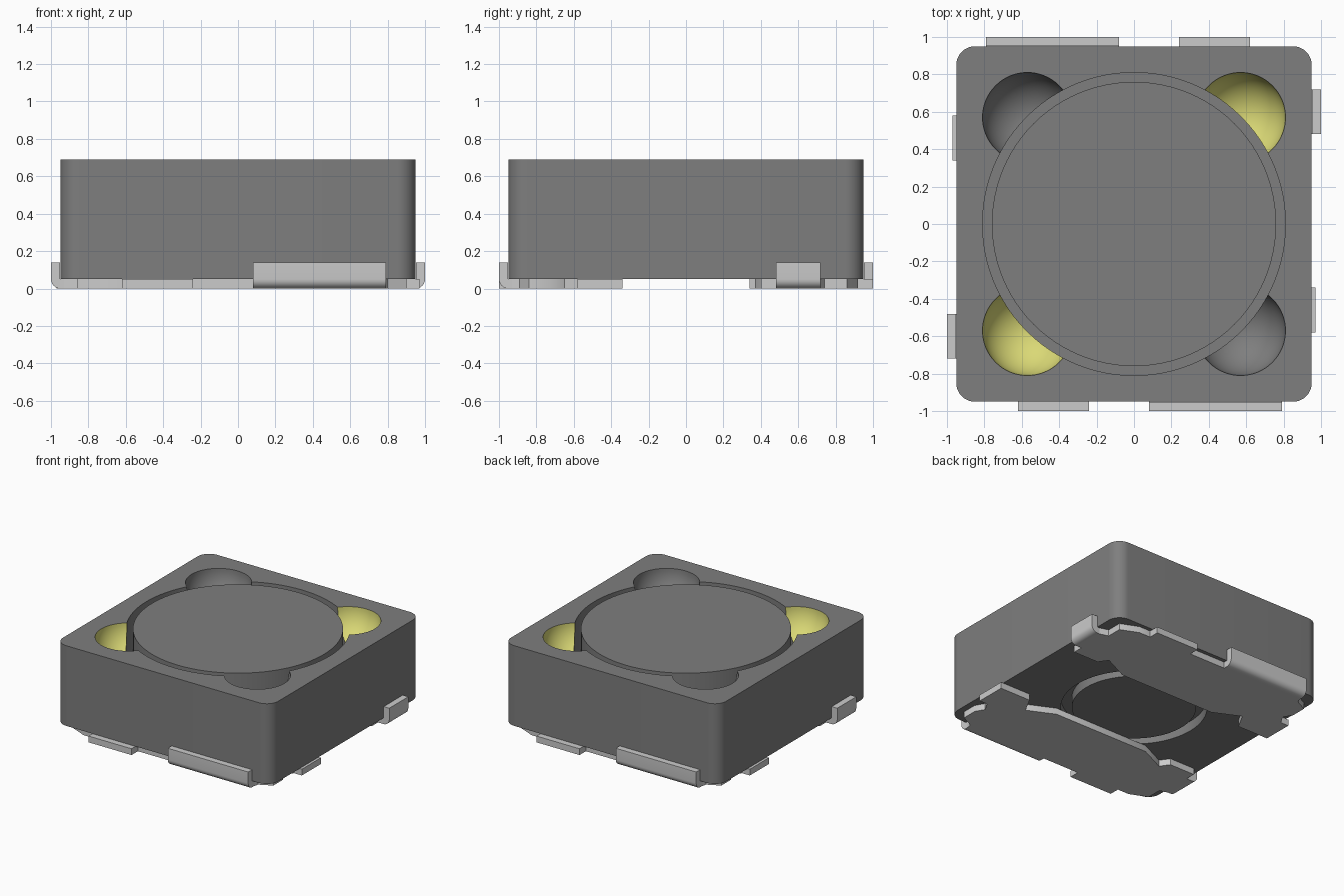
import bpy, bmesh, math
from mathutils import Matrix, Vector

cube = bpy.data.objects.get("Cube")
if cube:
    bpy.data.objects.remove(cube, do_unlink=True)

TOP, BASE = 0.69, 0.05


def material(name, rgb):
    m = bpy.data.materials.new(name)
    m.use_nodes = True
    m.diffuse_color = (*rgb, 1)
    m.node_tree.nodes["Principled BSDF"].inputs["Base Color"].default_value = (*rgb, 1)
    return m


GREY = material("ferrite_grey", (0.21, 0.21, 0.21))
SILVER = material("terminal_silver", (0.60, 0.60, 0.60))
YELLOW = material("resin_yellow", (0.70, 0.69, 0.18))


def add_prism(bm, points, direction):
    """Extrude a closed loop of 3D points along a direction."""
    face = bm.faces.new([bm.verts.new(p) for p in points])
    new = bmesh.ops.extrude_face_region(bm, geom=[face])["geom"]
    verts = [v for v in new if isinstance(v, bmesh.types.BMVert)]
    bmesh.ops.translate(bm, verts=verts, vec=direction)


def finish(bm, name, mat):
    bmesh.ops.recalc_face_normals(bm, faces=bm.faces[:])
    mesh = bpy.data.meshes.new(name)
    bm.to_mesh(mesh)
    bm.free()
    mesh.materials.append(mat)
    ob = bpy.data.objects.new(name, mesh)
    bpy.context.collection.objects.link(ob)
    return ob


def smooth(ob):
    bpy.ops.object.select_all(action="DESELECT")
    ob.select_set(True)
    bpy.context.view_layer.objects.active = ob
    bpy.ops.object.shade_smooth_by_angle(angle=math.radians(30))


def arc(cx, cy, r, start, end, n):
    return [(cx + r * math.cos(math.radians(start + (end - start) * i / n)),
             cy + r * math.sin(math.radians(start + (end - start) * i / n)))
            for i in range(n + 1)]


def cylinder(name, r, z0, z1):
    bm = bmesh.new()
    circle = arc(0, 0, r, 0, 360, 96)[:-1]
    add_prism(bm, [(x, y, z0) for x, y in circle], (0, 0, z1 - z0))
    return finish(bm, name, GREY)


def cut(ob, cutter):
    cutter.hide_render = True
    mod = ob.modifiers.new("cut", "BOOLEAN")
    mod.operation, mod.solver, mod.object = "DIFFERENCE", "EXACT", cutter
    bpy.context.view_layer.objects.active = ob
    bpy.ops.object.modifier_apply(modifier=mod.name)
    bpy.data.objects.remove(cutter, do_unlink=True)


# Rounded square shield block
outline = []
for sx, sy, a in ((1, 1, 0), (-1, 1, 90), (-1, -1, 180), (1, -1, 270)):
    outline += arc(sx * 0.85, sy * 0.85, 0.10, a, a + 90, 10)
bm = bmesh.new()
add_prism(bm, [(x, y, BASE) for x, y in outline], (0, 0, TOP - BASE))
shield = finish(bm, "shield_block", GREY)

# Round well in the top, shallow well below, hemispherical corner pockets
cut(shield, cylinder("well_cutter", 0.81, 0.39, 0.90))
cut(shield, cylinder("lower_cutter", 0.53, -0.10, 0.13))
pockets = [Vector((sx * 0.57, sy * 0.57, TOP + 0.001)) for sx in (1, -1) for sy in (1, -1)]
for p in pockets:
    bm = bmesh.new()
    bmesh.ops.create_uvsphere(bm, u_segments=64, v_segments=32, radius=0.24,
                              matrix=Matrix.Translation(p))
    cut(shield, finish(bm, "pocket_cutter", GREY))

# Two opposite pockets are resin coloured
if len(shield.data.materials) < 2:
    shield.data.materials.append(YELLOW)
else:
    shield.data.materials[1] = YELLOW
for f in shield.data.polygons:
    f.material_index = 0
    for p in pockets:
        on_sphere = all(abs((shield.data.vertices[i].co - p).length - 0.24) < 0.004
                        for i in f.vertices)
        if p.x * p.y > 0 and on_sphere and f.center.z < TOP - 0.0005:
            f.material_index = 1
smooth(shield)

# Drum core: upper disc and lower boss
smooth(cylinder("core_top", 0.76, 0.39, TOP))
smooth(cylinder("core_bottom", 0.45, BASE, 0.13))

# Terminal plate outline, back side
plate = [(-0.42, 0.37), (0.42, 0.37), (0.63, 0.47), (0.68, 0.40), (0.90, 0.40),
         (0.90, 0.48), (0.93, 0.48), (0.93, 0.72), (0.86, 0.74), (0.86, 0.86),
         (0.72, 0.92), (0.62, 0.92), (0.62, 1.0), (0.24, 1.0), (0.24, 0.92),
         (-0.08, 0.92), (-0.08, 0.93), (-0.79, 0.93), (-0.80, 0.89), (-0.90, 0.84),
         (-0.90, 0.72), (-0.86, 0.65), (-0.90, 0.58), (-0.97, 0.58), (-0.97, 0.34),
         (-0.70, 0.34), (-0.63, 0.47)]
# Upturned clip section: (outward distance, height)
clip = [(0.93, 0)] + arc(0.95, 0.05, 0.05, -90, 0, 6) + [
    (1.0, 0.14), (0.951, 0.14), (0.951, 0.05), (0.93, 0.05)]


def terminal(name, angle):
    bm = bmesh.new()
    add_prism(bm, [(x, y, 0) for x, y in plate], (0, 0, 0.05))
    add_prism(bm, [(-0.79, d, z) for d, z in clip], (0.71, 0, 0))
    add_prism(bm, [(d, 0.48, z) for d, z in clip], (0, 0.24, 0))
    bmesh.ops.rotate(bm, verts=bm.verts[:], cent=(0, 0, 0),
                     matrix=Matrix.Rotation(angle, 3, "Z"))
    smooth(finish(bm, name, SILVER))


terminal("back_terminal", 0)
terminal("front_terminal", math.pi)
